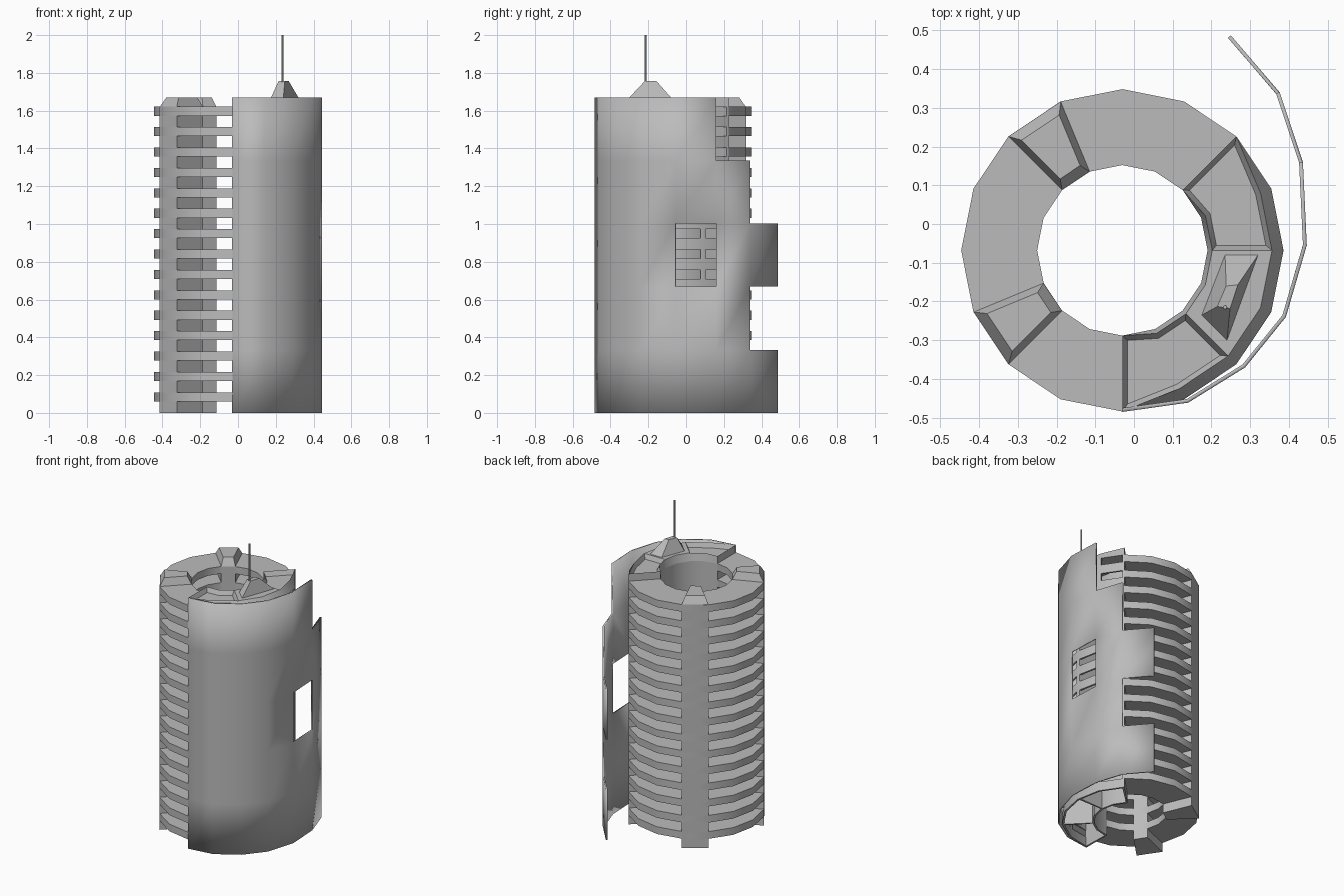
import bpy, bmesh, math
from mathutils import Vector

if "Cube" in bpy.data.objects:
    bpy.data.objects.remove(bpy.data.objects["Cube"])

CENTRE = Vector((-0.03, -0.068))
STEP = 22.5
R_IN, R_OUT = 0.22, 0.416
FLOORS = [0.085 + 0.108 * i for i in range(15)]
HALF = 0.024
ROOF, TOP = 1.62, 1.67

concrete = bpy.data.materials.new("concrete grey")
concrete.use_nodes = True
GREY = (0.5, 0.5, 0.5, 1)
concrete.diffuse_color = GREY
concrete.node_tree.nodes["Principled BSDF"].inputs["Base Color"].default_value = GREY


def finish(name, bm):
    bmesh.ops.recalc_face_normals(bm, faces=bm.faces)
    mesh = bpy.data.meshes.new(name)
    bm.to_mesh(mesh)
    bm.free()
    mesh.materials.append(concrete)
    ob = bpy.data.objects.new(name, mesh)
    bpy.context.collection.objects.link(ob)
    bpy.ops.object.select_all(action='DESELECT')
    ob.select_set(True)
    bpy.context.view_layer.objects.active = ob
    bpy.ops.object.shade_smooth_by_angle(angle=math.radians(30))
    return ob


def ring_point(angle, r):
    """Point on the sixteen-sided ring, along its straight sides."""
    k = math.floor(angle / STEP)
    a, b = math.radians(k * STEP), math.radians((k + 1) * STEP)
    p = Vector((math.cos(a), math.sin(a)))
    q = Vector((math.cos(b), math.sin(b)))
    return CENTRE + p.lerp(q, angle / STEP - k) * r


def loft(bm, sections):
    """Join four-cornered sections into a closed solid; return its top faces."""
    rows = [[bm.verts.new(p) for p in s] for s in sections]
    tops = []
    for a, b in zip(rows, rows[1:]):
        for i in range(4):
            j = (i + 1) % 4
            f = bm.faces.new((a[i], a[j], b[j], b[i]))
            if i == 2:
                tops.append(f)
    bm.faces.new(rows[0])
    bm.faces.new(rows[-1][::-1])
    return tops


def wedge(bm, angles, r0, r1, z0, z1, slope=0.0):
    sections = []
    for i, a in enumerate(angles):
        s = slope if 0 < i < len(angles) - 1 else 0.0
        sections.append([(*ring_point(a, r0), z0), (*ring_point(a, r1), z0),
                         (*ring_point(a, r1 - s), z1),
                         (*ring_point(a, r0 + s * 0.4), z1)])
    return loft(bm, sections)


def steps(first, last):
    return [k * STEP for k in range(first, last + 1)]


# Open floor slabs
bm = bmesh.new()
for z in FLOORS:
    wedge(bm, steps(2, 12), R_IN, R_OUT, z - HALF, z + HALF)
finish("floor_slabs", bm)

# Two columns with tapered caps
for name, k in (("back_column", 5), ("front_column", 9)):
    bm = bmesh.new()
    wedge(bm, steps(k, k + 1), R_IN, R_OUT, 0, ROOF)
    base = [Vector((*ring_point(a, r), ROOF))
            for a, r in ((k * STEP, R_IN), (k * STEP, R_OUT),
                         ((k + 1) * STEP, R_OUT), ((k + 1) * STEP, R_IN))]
    mid = sum(base, Vector()) / 4
    cap = [mid.lerp(p, 0.72) + Vector((0, 0, TOP - ROOF)) for p in base]
    loft(bm, [base, cap])
    finish(name, bm)

# Closed core: inner wall, end walls and slotted outer wall
ARC = steps(-4, 2)
WALL = 0.012
bm = bmesh.new()
wedge(bm, ARC, R_IN, R_IN + WALL, 0, ROOF)
for a, b in ((-90, -88), (-47, -45), (0, 2), (43, 45)):
    wedge(bm, [a, b], R_IN, R_OUT - 0.001, 0, ROOF)
low = 0
for z in FLOORS:
    wedge(bm, ARC, R_OUT - WALL, R_OUT, low, z - HALF)
    for a in ARC:
        pier = [t for t in (a - 2, a, a + 2) if -90 <= t <= 45]
        wedge(bm, pier, R_OUT - WALL, R_OUT, z - HALF, z + HALF)
    low = z + HALF
finish("core_walls", bm)

# Core roof with two sunken terraces
bm = bmesh.new()
tops = wedge(bm, ARC, R_IN, R_OUT, ROOF, TOP, slope=0.03)
bmesh.ops.recalc_face_normals(bm, faces=bm.faces)
for terrace in (tops[:2], tops[4:]):
    bmesh.ops.inset_region(bm, faces=terrace, thickness=0.013, use_even_offset=True)
    for v in {v for f in terrace for v in f.verts}:
        v.co.z -= 0.03
finish("core_roof", bm)

# Mast base and mast
bm = bmesh.new()
foot = [(0.235, -0.08), (0.32, -0.08), (0.24, -0.30), (0.175, -0.235)]
head = [(0.238, -0.16), (0.268, -0.157), (0.248, -0.218), (0.215, -0.213)]
loft(bm, [[(*p, TOP) for p in foot], [(*p, 1.757) for p in head]])
finish("mast_base", bm)
bm = bmesh.new()
bmesh.ops.create_cone(bm, cap_ends=True, segments=8, radius1=0.006, radius2=0.005, depth=0.26)
bmesh.ops.translate(bm, verts=bm.verts, vec=(0.235, -0.215, 1.87))
finish("mast", bm)

# Thin outer screen with a window and stepped end
path = [(-0.03, -0.485), (0.14, -0.461), (0.287, -0.37), (0.392, -0.24),
        (0.446, -0.055), (0.436, 0.16), (0.376, 0.34), (0.25, 0.487)]
missing = {(4, 2), (5, 4), (6, 1), (6, 3), (6, 4)}
bm = bmesh.new()
grid = [[bm.verts.new((x, y, TOP * row / 5)) for row in range(6)] for x, y in path]
for i in range(len(path) - 1):
    for j in range(5):
        if (i, j) not in missing:
            bm.faces.new((grid[i][j], grid[i + 1][j], grid[i + 1][j + 1], grid[i][j + 1]))
bmesh.ops.delete(bm, geom=[v for v in bm.verts if not v.link_faces], context='VERTS')
screen = finish("outer_screen", bm)
solid = screen.modifiers.new("thickness", 'SOLIDIFY')
solid.thickness = 0.01
solid.offset = -1
# The thickness must exist before the sharp edges are found
bpy.ops.object.modifier_move_to_index(modifier="thickness", index=0)
